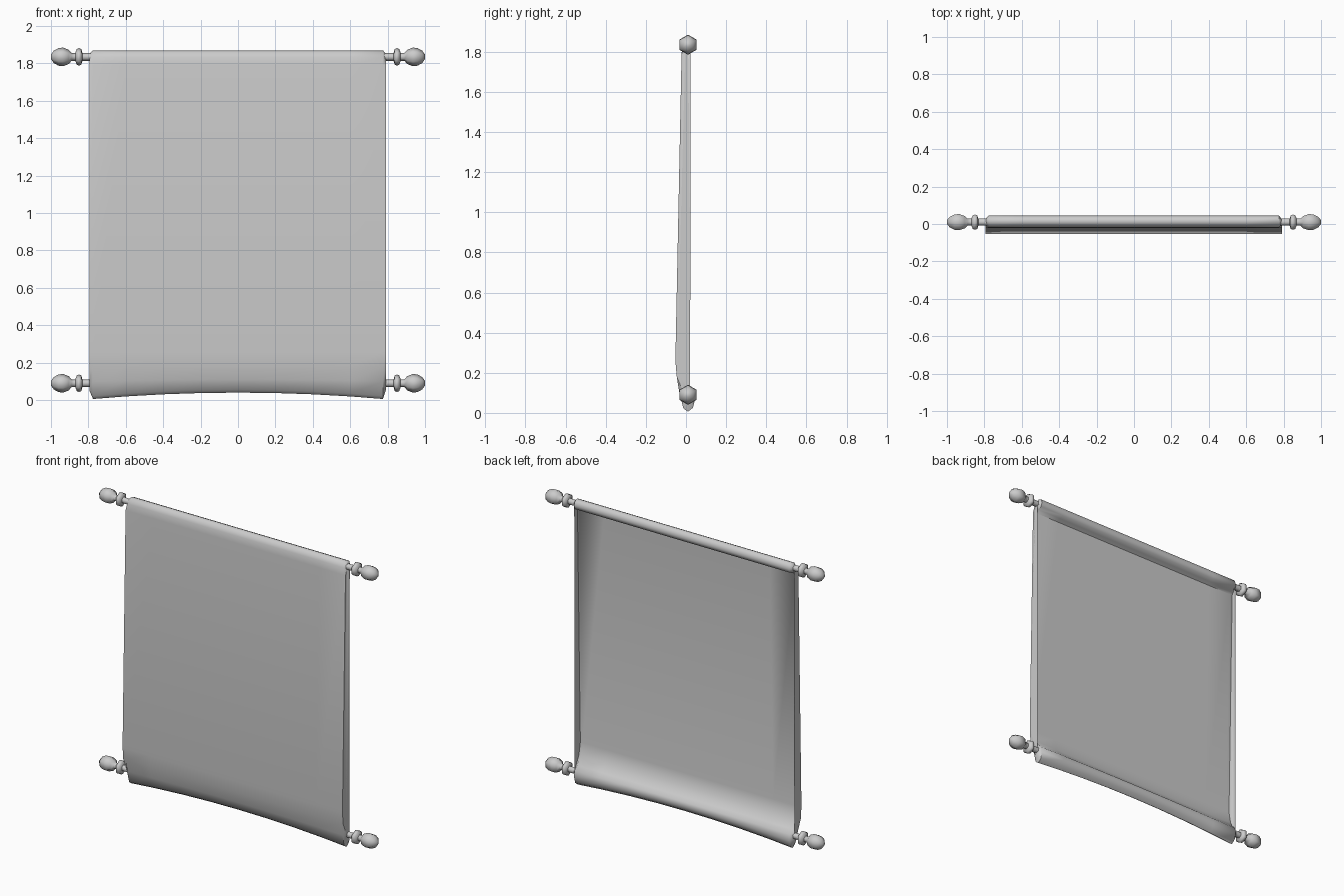
import bpy, bmesh, math

if "Cube" in bpy.data.objects:
    bpy.data.objects.remove(bpy.data.objects["Cube"])


def make_object(name, bm, angle):
    bmesh.ops.recalc_face_normals(bm, faces=bm.faces)
    me = bpy.data.meshes.new(name)
    bm.to_mesh(me)
    bm.free()
    ob = bpy.data.objects.new(name, me)
    bpy.context.collection.objects.link(ob)
    bpy.ops.object.select_all(action='DESELECT')
    ob.select_set(True)
    bpy.context.view_layer.objects.active = ob
    bpy.ops.object.shade_smooth_by_angle(angle=math.radians(angle))
    return ob


def loft(name, rings, angle):
    """Skin a list of closed rings and cap both ends."""
    bm = bmesh.new()
    vs = [[bm.verts.new(p) for p in ring] for ring in rings]
    n = len(vs[0])
    for a, b in zip(vs, vs[1:]):
        for i in range(n):
            j = (i + 1) % n
            bm.faces.new((a[i], a[j], b[j], b[i]))
    caps = [bm.faces.new(vs[0]), bm.faces.new(vs[-1])]
    bmesh.ops.triangulate(bm, faces=caps)
    return make_object(name, bm, angle)


ROD_Y, TOP_Z, LOW_Z = 0.01, 1.835, 0.09

# Hanging cloth: (y, z) outline, front going up, then the back going down
outline = [(-0.013, 0.022), (-0.033, 0.10), (-0.046, 0.18), (-0.053, 0.26),
           (-0.022, 1.79), (-0.018, 1.835), (-0.006, 1.86), (0.015, 1.87),
           (0.037, 1.86), (0.046, 1.835), (0.037, 1.81), (0.012, 1.799),
           (-0.011, 1.785), (-0.041, 0.26), (-0.026, 0.18), (0.015, 0.132),
           (0.040, 0.105), (0.045, 0.065), (0.034, 0.025), (0.01, 0.006)]


def cloth_ring(x, s):
    ring = []
    for y, z in outline:
        # bottom hem arches up towards the middle
        w = min(1, max(0, (0.13 - z) / 0.10))
        zz = z + w * 0.034 * (1 - min(1, (x / 0.775) ** 2))
        # both rolls pinch in to the rods at the ends
        if z > 1.795:
            y, zz = ROD_Y + (y - ROD_Y) * s, TOP_Z + (zz - TOP_Z) * s
        elif z < 0.14:
            y, zz = ROD_Y + (y - ROD_Y) * s, LOW_Z + (zz - LOW_Z) * s
        ring.append((x, y, zz))
    return ring


stations = [(-0.795, 0.45), (-0.775, 1), (-0.6, 1), (-0.4, 1), (-0.2, 1), (0, 1),
            (0.2, 1), (0.4, 1), (0.6, 1), (0.775, 1), (0.79, 0.45)]
loft("cloth", [cloth_ring(x, s) for x, s in stations], 50)

# Rods with turned collars and knobs: (x, radius) for one end
half = [(0.76, 0.021), (0.832, 0.021), (0.838, 0.042), (0.85, 0.047), (0.862, 0.042),
        (0.87, 0.021), (0.89, 0.021), (0.905, 0.038), (0.935, 0.05), (0.96, 0.047),
        (0.985, 0.033), (1.0, 0.012)]
profile = [(-x, r) for x, r in reversed(half)] + half


def rod(name, zc):
    rings = [[(x, ROD_Y + r * math.sin(k * math.pi / 3), zc + r * math.cos(k * math.pi / 3))
              for k in range(6)] for x, r in profile]
    loft(name, rings, 61)


rod("top_rod", TOP_Z)
rod("bottom_rod", LOW_Z)
